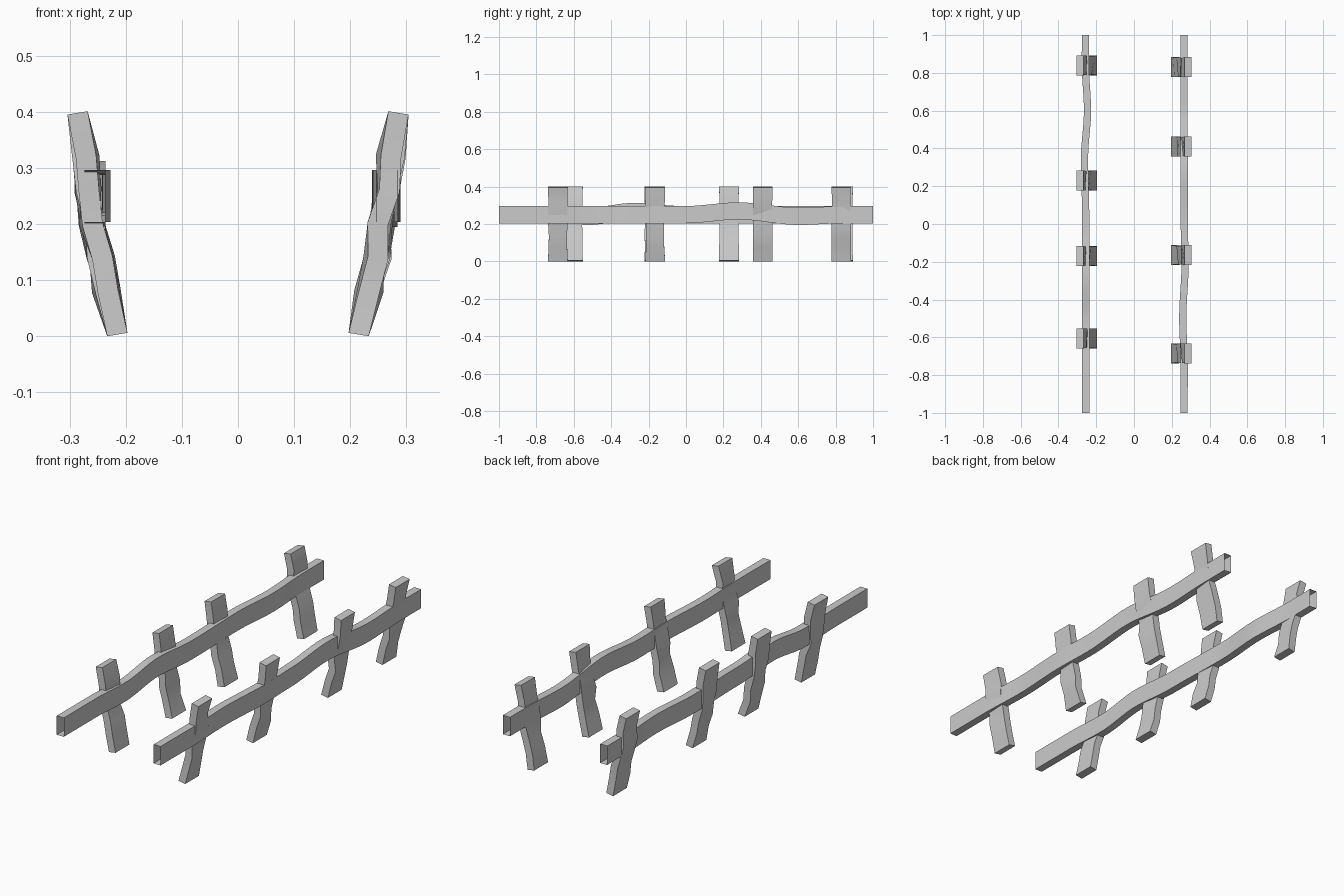
import bpy, bmesh, random

if "Cube" in bpy.data.objects:
    bpy.data.objects.remove(bpy.data.objects["Cube"])

random.seed(4)


def ease(keys, t):
    """Smooth interpolation through (position, value) keys."""
    for (a, va), (b, vb) in zip(keys, keys[1:]):
        if t <= b:
            f = max(0.0, (t - a) / (b - a))
            return va + (vb - va) * f * f * (3 - 2 * f)
    return keys[-1][1]


def loft(name, rings, capped):
    bm = bmesh.new()
    loops = [[bm.verts.new(p) for p in ring] for ring in rings]
    for a, b in zip(loops, loops[1:]):
        for i in range(4):
            j = (i + 1) % 4
            bm.faces.new((a[i], a[j], b[j], b[i]))
    if capped:
        bm.faces.new(loops[0][::-1])
        bm.faces.new(loops[-1])
    bmesh.ops.recalc_face_normals(bm, faces=bm.faces)
    me = bpy.data.meshes.new(name)
    bm.to_mesh(me)
    bm.free()
    ob = bpy.data.objects.new(name, me)
    bpy.context.collection.objects.link(ob)
    bpy.ops.object.select_all(action='DESELECT')
    ob.select_set(True)
    bpy.context.view_layer.objects.active = ob
    bpy.ops.object.shade_smooth_by_angle(angle=0.52)
    return ob


# Rails: open-ended wavy planks running along y
def rail(name, xkeys, zkeys, n=40):
    rings = []
    for k in range(n + 1):
        y = -1 + 2 * k / n
        x, z = ease(xkeys, y), ease(zkeys, y)
        rings.append([(x + sx * 0.019, y, z + sz * 0.046)
                      for sx, sz in ((-1, -1), (1, -1), (1, 1), (-1, 1))])
    loft(name, rings, False)


rail("left_rail",
     [(-1, -.255), (0, -.255), (.35, -.262), (.6, -.246), (.85, -.258), (1, -.257)],
     [(-1, .25), (-.75, .25), (-.52, .241), (-.28, .267), (-.02, .25), (1, .25)])
rail("right_rail",
     [(-1, .265), (-.75, .266), (-.5, .258), (-.2, .271), (0, .266), (1, .265)],
     [(-1, .25), (0, .25), (.28, .27), (.6, .241), (.85, .25), (1, .25)])

# Posts: (height, distance from centre) of the outward leaning centreline
LEAN = [(0.003, .215), (.08, .234), (.14, .245), (.2, .257),
        (.26, .267), (.32, .272), (.398, .286)]


def post(name, side, y):
    rings = []
    for k, (z, x) in enumerate(LEAN):
        inner = 0 < k < len(LEAN) - 1
        dx = random.uniform(-.006, .006) if inner else 0
        hw = .053 - (random.uniform(0, .005) if inner else 0)
        twist = random.uniform(-.005, .005) if inner else 0
        rings.append([(side * (x + dx + sx * .018 + sy * twist), y + sy * hw,
                       z - sx * .003)
                      for sx, sy in ((-1, -1), (1, -1), (1, 1), (-1, 1))])
    loft(name, rings, True)


for label, side, spots in (("left", -1, (-.605, -.17, .23, .84)),
                           ("right", 1, (-.685, -.165, .41, .83))):
    for i, y in enumerate(spots):
        post(f"{label}_post_{i + 1}", side, y)
